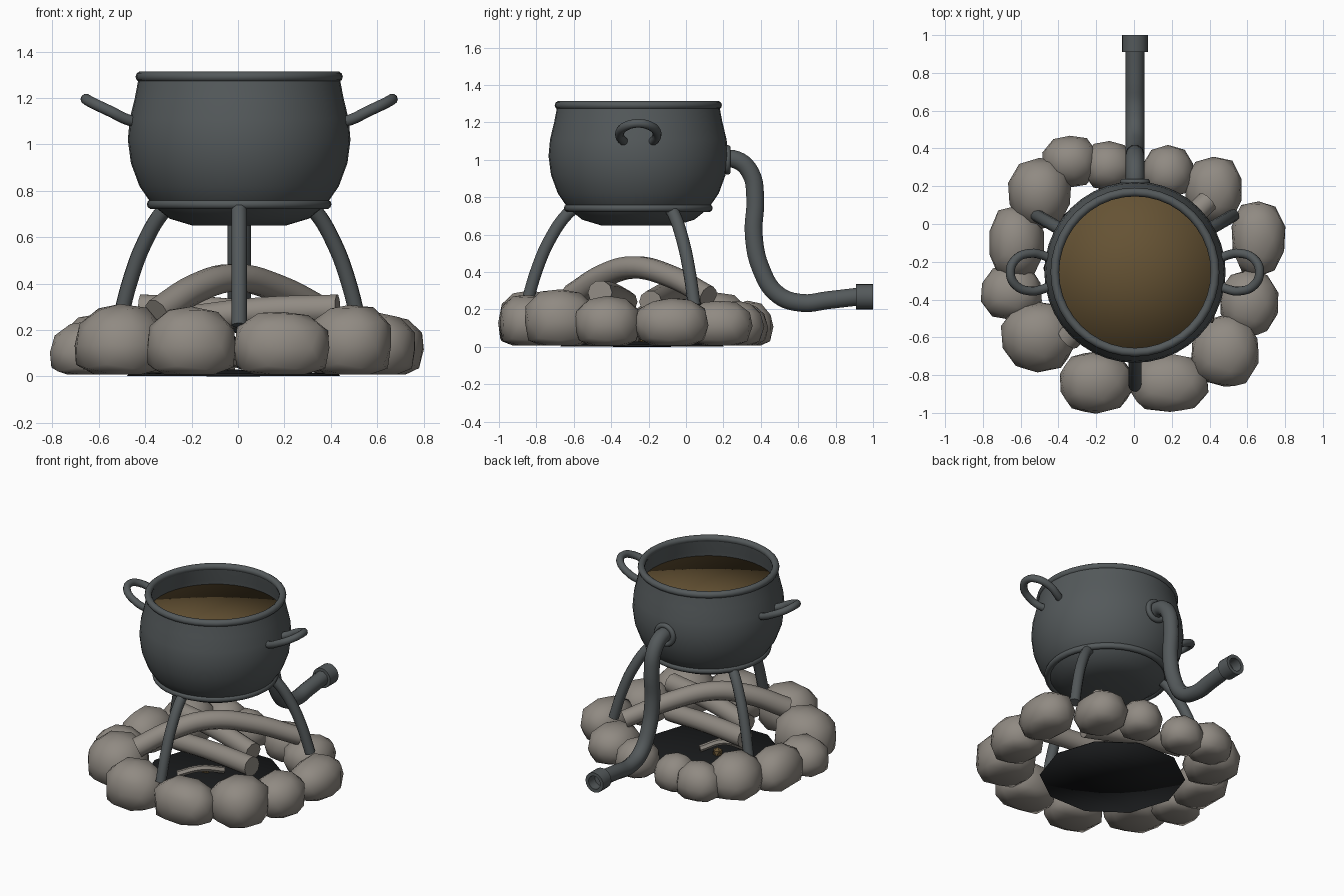
import bpy, bmesh, math

cube = bpy.data.objects.get("Cube")
if cube:
    bpy.data.objects.remove(cube)

AXIS, CENTRE = 0.005, -0.255  # x and y of the pot axis


def material(name, r, g, b):
    mat = bpy.data.materials.new(name)
    mat.use_nodes = True
    mat.diffuse_color = (r, g, b, 1)
    mat.node_tree.nodes["Principled BSDF"].inputs["Base Color"].default_value = (r, g, b, 1)
    return mat


IRON = material("dark_iron", 0.088, 0.1, 0.104)
STONE = material("warm_grey", 0.28, 0.255, 0.225)
STEW = material("brown_liquid", 0.13, 0.085, 0.034)
ASH = material("black_ash", 0.01, 0.011, 0.012)


def finish(name, mesh, mat, sharp=40):
    """Shade the mesh and link it as a named object."""
    mesh.materials.clear()
    mesh.materials.append(mat)
    mesh.shade_smooth()
    if sharp:
        mesh.set_sharp_from_angle(angle=math.radians(sharp))
    obj = bpy.data.objects.new(name, mesh)
    bpy.context.collection.objects.link(obj)
    return obj


def from_bmesh(name, bm, mat, sharp=40):
    bmesh.ops.recalc_face_normals(bm, faces=bm.faces)
    mesh = bpy.data.meshes.new(name)
    bm.to_mesh(mesh)
    bm.free()
    return finish(name, mesh, mat, sharp)


def lathe(name, profile, mat, place, tilt=0, steps=40, closed=False, sharp=40):
    """Spin (radius, height) points about z, then tilt about x and place."""
    bm = bmesh.new()
    verts = [bm.verts.new((r, 0, z)) for r, z in profile]
    edges = [bm.edges.new(pair) for pair in zip(verts, verts[1:])]
    if closed:
        edges.append(bm.edges.new((verts[-1], verts[0])))
    bmesh.ops.spin(bm, geom=verts + edges, axis=(0, 0, 1), cent=(0, 0, 0),
                   angle=math.tau, steps=steps)
    bmesh.ops.remove_doubles(bm, verts=bm.verts, dist=0.0005)
    obj = from_bmesh(name, bm, mat, sharp)
    obj.rotation_euler.x = tilt
    obj.location = place
    return obj


def ring(name, major, minor, place, tilt=0):
    circle = [(major + minor * math.cos(a), minor * math.sin(a))
              for a in (math.tau * i / 10 for i in range(10))]
    return lathe(name, circle, IRON, place, tilt, closed=True, sharp=0)


def tube(name, points, radius, mat, sides=3, taper=None):
    """Round bar along a smooth path."""
    curve = bpy.data.curves.new(name, "CURVE")
    curve.dimensions = "3D"
    curve.bevel_depth = radius
    curve.bevel_resolution = sides
    curve.resolution_u = 5
    curve.use_fill_caps = True
    spline = curve.splines.new("BEZIER")
    spline.bezier_points.add(len(points) - 1)
    for i, (bp, co) in enumerate(zip(spline.bezier_points, points)):
        bp.co = co
        bp.handle_left_type = bp.handle_right_type = "AUTO"
        bp.radius = taper[i] if taper else 1
    temp = bpy.data.objects.new("temp", curve)
    bpy.context.collection.objects.link(temp)
    deps = bpy.context.evaluated_depsgraph_get()
    mesh = bpy.data.meshes.new_from_object(temp.evaluated_get(deps))
    bpy.data.objects.remove(temp)
    return finish(name, mesh, mat)


# Pot: thick shell with a rolled rim and a base band
lathe("pot", [(0, 0.65), (0.2, 0.65), (0.3, 0.68), (0.375, 0.74), (0.43, 0.82),
              (0.467, 0.92), (0.48, 1.02), (0.472, 1.11), (0.45, 1.2), (0.432, 1.295),
              (0.405, 1.295), (0.42, 1.2), (0.44, 1.1), (0.42, 0.9), (0.3, 0.75), (0, 0.7)],
      IRON, (AXIS, CENTRE, 0))
ring("pot_rim", 0.424, 0.023, (AXIS, CENTRE, 1.292))
ring("base_band", 0.377, 0.021, (AXIS, CENTRE, 0.742))

# Liquid: softly shaded disc
lathe("liquid", [(0, 1.1), (0.424, 1.1), (0.424, 1.17), (0, 1.17)], STEW,
      (AXIS, CENTRE, 0), sharp=0)

# Looped side handles
for side, label in ((1, "left"), (-1, "right")):
    half = [(0.44, 0.07, 1.095), (0.49, 0.09, 1.11), (0.55, 0.1, 1.14), (0.63, 0.07, 1.178)]
    path = half + [(0.66, 0, 1.195)] + [(x, -y, z) for x, y, z in reversed(half)]
    tube(label + "_handle", [(AXIS + side * x, y + CENTRE, z) for x, y, z in path],
         0.024, IRON)

# Three splayed legs
for label, angle in (("front", -90), ("back_left", 30), ("back_right", 150)):
    a = math.radians(angle)
    path = [(0.33, 0.75), (0.38, 0.71), (0.475, 0.57), (0.54, 0.42), (0.6, 0.22)]
    tube(label + "_leg", [(AXIS + r * math.cos(a), CENTRE + r * math.sin(a), z)
                          for r, z in path], 0.034, IRON)

# Drain pipe with flange and hollow nozzle
tube("drain_pipe", [(AXIS, y, z) for y, z in
                    ((0.18, 1.0), (0.27, 1.0), (0.345, 0.93), (0.37, 0.8), (0.362, 0.6),
                     (0.4, 0.42), (0.49, 0.28), (0.62, 0.235), (0.76, 0.25), (0.93, 0.27))],
     0.05, IRON)
ring("pipe_flange", 0.062, 0.018, (AXIS, 0.222, 1.0), math.pi / 2)
lathe("flange_plate", [(0, 0), (0.075, 0), (0.075, 0.04), (0, 0.04)], IRON,
      (AXIS, 0.228, 1.0), math.pi / 2, 20)
lathe("nozzle", [(0, 0.08), (0, 0.09), (0.068, 0.09), (0.068, 0), (0.045, 0), (0.045, 0.08)],
      IRON, (AXIS, 1.0, 0.268), math.pi / 2, 20, closed=True)

# Fire ring stones: x, y, half width, half depth, height
STONES = [(-0.51, -0.6, 0.2, 0.19, 0.31), (-0.2, -0.84, 0.21, 0.16, 0.3),
          (0.19, -0.84, 0.21, 0.16, 0.285), (0.48, -0.67, 0.18, 0.2, 0.31),
          (0.61, -0.42, 0.16, 0.18, 0.27), (0.66, -0.08, 0.14, 0.2, 0.27),
          (0.42, 0.18, 0.15, 0.17, 0.26), (0.18, 0.28, 0.14, 0.13, 0.25),
          (-0.13, 0.31, 0.13, 0.13, 0.24), (-0.34, 0.33, 0.14, 0.14, 0.25),
          (-0.5, 0.16, 0.17, 0.18, 0.29), (-0.62, -0.1, 0.15, 0.19, 0.27),
          (-0.65, -0.36, 0.16, 0.15, 0.24)]
for i, (x, y, rx, ry, height) in enumerate(STONES):
    bm = bmesh.new()
    bmesh.ops.create_icosphere(bm, subdivisions=2, radius=1)
    turn = math.atan2(y - CENTRE, x)
    for v in bm.verts:
        d = v.co.normalized()
        boxy = sum(abs(c) ** 2.4 for c in d) ** (-1 / 2.4)
        bump = math.sin(3 * d.x + 2 * i) + math.sin(3 * d.y + 5 * i) + math.sin(4 * d.z + turn)
        d *= boxy * (1 + 0.03 * bump)
        v.co = (x + rx * d.x, y + ry * d.y, max(0.008, height * (0.43 + 0.56 * d.z)))
    from_bmesh("ring_stone", bm, STONE, 0)

# Ash bed
lathe("ash_bed", [(0, 0), (0.46, 0.002), (0.45, 0.012), (0, 0.03)], ASH,
      (-0.02, CENTRE + 0.02, 0), steps=10, sharp=0)

# Crossed logs: one arched over two straighter ones
LOGS = {
    "arched_log": [(-0.35, -0.61, 0.27), (-0.18, -0.44, 0.38), (-0.02, -0.28, 0.425),
                   (0.17, -0.09, 0.38), (0.39, 0.12, 0.27)],
    "front_log": [(0.43, -0.46, 0.29), (0.1, -0.4, 0.28), (-0.25, -0.32, 0.24)],
    "back_log": [(-0.42, -0.05, 0.29), (-0.1, -0.11, 0.28), (0.25, -0.19, 0.24)],
}
for name, path in LOGS.items():
    tube(name, path, 0.066, STONE, 3, [1 - 0.03 * i for i in range(len(path))])
tube("twig", [(-0.2, -0.38, 0.04), (-0.08, -0.3, 0.08), (0.02, -0.18, 0.05)], 0.022, STONE, 1)

# Small lump in the ash
bm = bmesh.new()
bmesh.ops.create_icosphere(bm, subdivisions=1, radius=0.035)
lump = from_bmesh("ember", bm, STEW)
lump.location = (-0.09, -0.22, 0.04)
